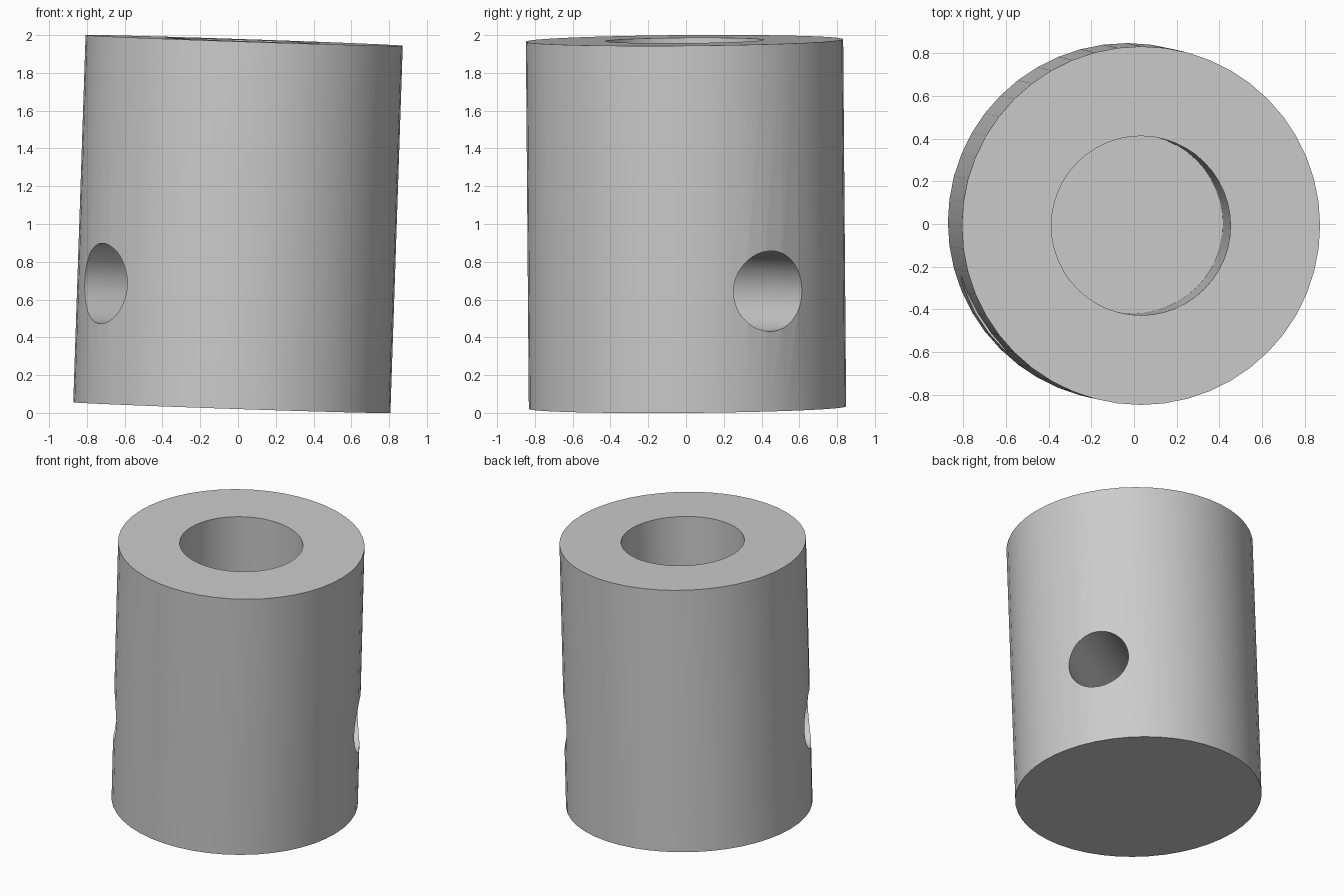
import bpy
import math
from mathutils import Matrix, Vector

cube = bpy.data.objects.get("Cube")
if cube:
    bpy.data.objects.remove(cube, do_unlink=True)

RADIUS, LENGTH = 0.84, 1.945
BORE_RADIUS, BORE_DEPTH = 0.42, 1.04
PIN_RADIUS, PIN_HEIGHT, PIN_ANGLE = 0.213, 0.637, math.radians(32)

# Plain grey metal
grey = bpy.data.materials.new("grey")
grey.use_nodes = True
colour = (0.6, 0.6, 0.6, 1)
grey.diffuse_color = colour
grey.node_tree.nodes["Principled BSDF"].inputs["Base Color"].default_value = colour


def cylinder(name, radius, depth, sides, location=(0, 0, 0), rotation=(0, 0, 0)):
    bpy.ops.mesh.primitive_cylinder_add(vertices=sides, radius=radius, depth=depth,
                                        location=location, rotation=rotation)
    obj = bpy.context.object
    obj.name = name
    obj.data.materials.append(grey)
    return obj


def cut(target, cutter):
    cutter.hide_render = True
    mod = target.modifiers.new(cutter.name, 'BOOLEAN')
    mod.operation = 'DIFFERENCE'
    mod.solver = 'EXACT'
    mod.object = cutter
    bpy.ops.object.select_all(action='DESELECT')
    bpy.context.view_layer.objects.active = target
    target.select_set(True)
    bpy.ops.object.modifier_apply(modifier=mod.name)
    bpy.data.objects.remove(cutter, do_unlink=True)


# Solid body, built upright about its own centre
body = cylinder("sleeve_body", RADIUS, LENGTH, 48)

# Blind bore from the top
margin = 0.2
bore = cylinder("bore_cutter", BORE_RADIUS, BORE_DEPTH + margin, 48,
                (0, 0, LENGTH / 2 - BORE_DEPTH / 2 + margin / 2))
cut(body, bore)

# Cross hole right through the lower half
pin_hole = cylinder("cross_hole_cutter", PIN_RADIUS, 4 * RADIUS, 48,
                    (0, 0, PIN_HEIGHT - LENGTH / 2), (0, math.pi / 2, PIN_ANGLE))
cut(body, pin_hole)

# Smooth walls with crisp rims
bpy.ops.object.shade_smooth_by_angle(angle=math.radians(30))

# Slight lean of the whole part
axis = Vector((0.0336, -0.008, 1))
lean = Vector((0, 0, 1)).rotation_difference(axis).to_matrix().to_4x4()
body.matrix_world = Matrix.Translation((0, 0, 1)) @ lean
